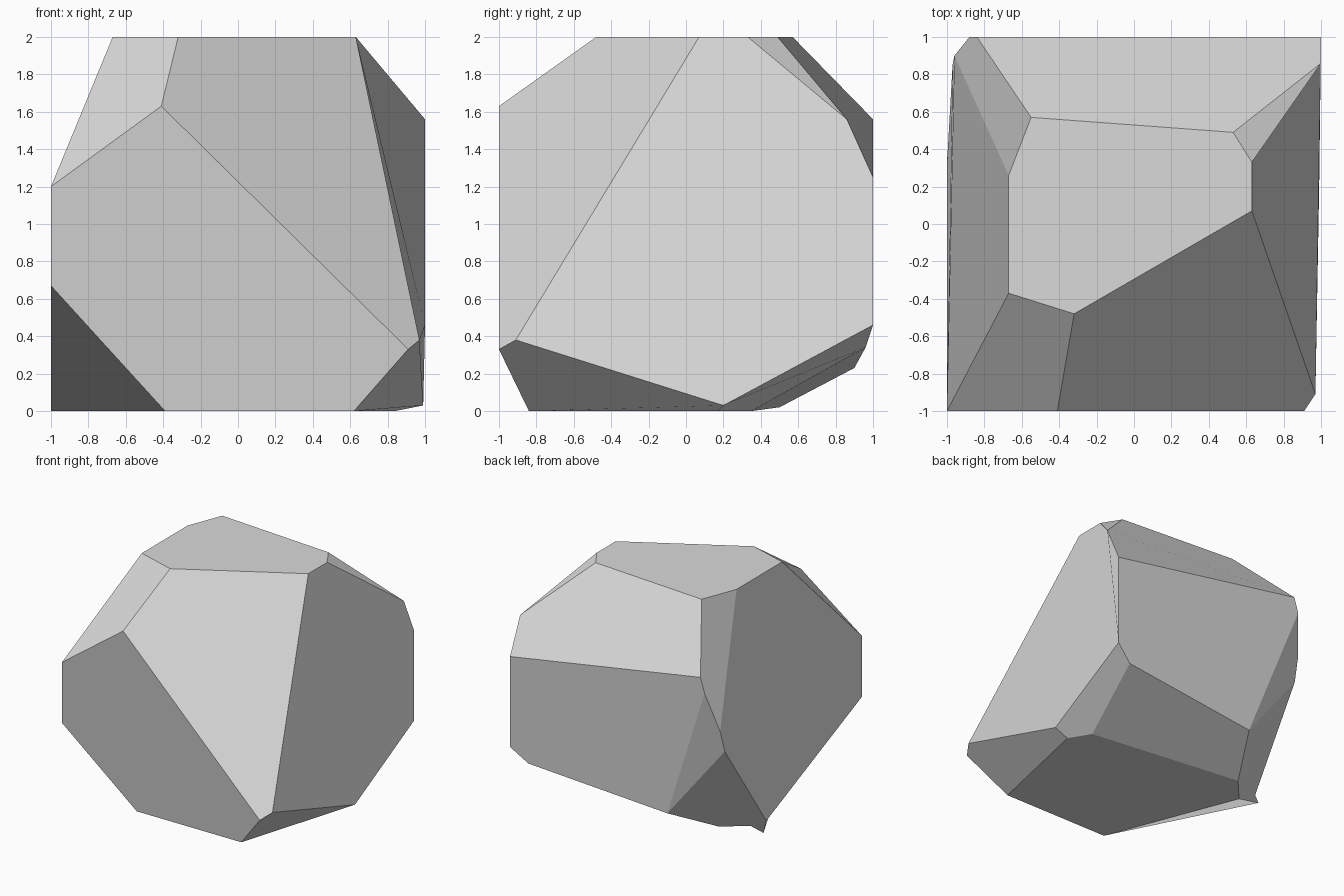
import bpy
import bmesh
from mathutils import Vector, geometry

# Remove the default object
cube = bpy.data.objects.get("Cube")
if cube:
    bpy.data.objects.remove(cube, do_unlink=True)


def flat_colour(name, value):
    """Plain grey material, the same in the viewport and in a render."""
    material = bpy.data.materials.new(name)
    material.use_nodes = True
    colour = (value, value, value, 1)
    material.diffuse_color = colour
    shader = material.node_tree.nodes["Principled BSDF"]
    shader.inputs["Base Color"].default_value = colour
    return material


corners = {}
face_normals = []
bm = bmesh.new()
middle = Vector((0, 0, 1))


def add_corners(letters, *points):
    """Add one lettered corner for each point."""
    for letter, point in zip(letters, points):
        corners[letter] = bm.verts.new(point)


def ring(height, *points):
    """Points that share one height."""
    return [(x, y, height) for x, y in points]


def upright(x, y, *heights):
    """Points above each other on one vertical edge."""
    return [(x, y, z) for z in heights]


def add_facet(letters, folded):
    """Add a facet; a folded one fans out from its first corner."""
    verts = [corners[letter] for letter in letters]
    points = [v.co for v in verts]
    normal = geometry.normal(points)
    centre = sum(points, Vector()) / len(points)
    if normal.dot(centre - middle) < 0:
        normal.negate()
    pieces = [verts]
    if folded:
        pieces = [(verts[0], a, b) for a, b in zip(verts[1:], verts[2:])]
    for piece in pieces:
        bm.faces.new(piece)
        face_normals.append(normal)


# Flat crown of the boulder
add_corners("ABCDEFG", *ring(2, (-.32, -.48), (-.67, -.37), (-.67, .26),
                             (-.55, .57), (.53, .49), (.63, .33), (.63, .07)))

# Vertical edges at two outer corners
add_corners("HI", *upright(-1, -1, 1.2, .67))
add_corners("JK", *upright(1, 1, 1.25, .46))

# Chipped corners at the front and the back
add_corners("LMN", (-.41, -1, 1.63), (.91, -1, .33), (.97, -.91, .38))
add_corners("OPQRS", (1, .86, 1.56), (-.84, 1, 1.56), (-.88, 1, 1.43),
            (-.96, .9, 1.08), (-.97, .85, .89))

# Chipped corners low down
add_corners("TUVWXY", (.99, .2, .03), (.85, .96, .34), (-.45, .9, .23),
            (-.67, .5, .02), (-1, .36, 0), (-1, .32, .09))

# Flat underside
add_corners("Zabcd", *ring(0, (-.39, -.84), (.62, -.84), (.84, .17),
                           (.73, .35), (-.84, .31)))

# Flat facets: crown, front, front slopes, left chip, back right slope,
# back, back right chip, low back, low front left, underside
for letters in ("AGFEDCB", "HIZaML", "LMNGA", "LABH", "FOE", "DPQRC",
                "JKUVQP", "QVSR", "UcWV", "MabTN", "ZdWcba"):
    add_facet(letters, folded=False)

# Gently folded facets: left side, right side, back slope,
# low back right, low front right, low back left
for letters in ("KJOFGNT", "HBCRSYI", "PDEOJ", "dXYSVW", "ZIYXd", "UKTbc"):
    add_facet(letters, folded=True)
bmesh.ops.recalc_face_normals(bm, faces=bm.faces[:])

# Finished boulder, shaded as one flat tone on each facet
mesh = bpy.data.meshes.new("boulder")
bm.to_mesh(mesh)
bm.free()
mesh.shade_smooth()
loop_normals = []
for polygon, normal in zip(mesh.polygons, face_normals):
    loop_normals += [normal] * polygon.loop_total
mesh.normals_split_custom_set(loop_normals)
mesh.materials.append(flat_colour("stone grey", .7))
boulder = bpy.data.objects.new("boulder", mesh)
bpy.context.collection.objects.link(boulder)
